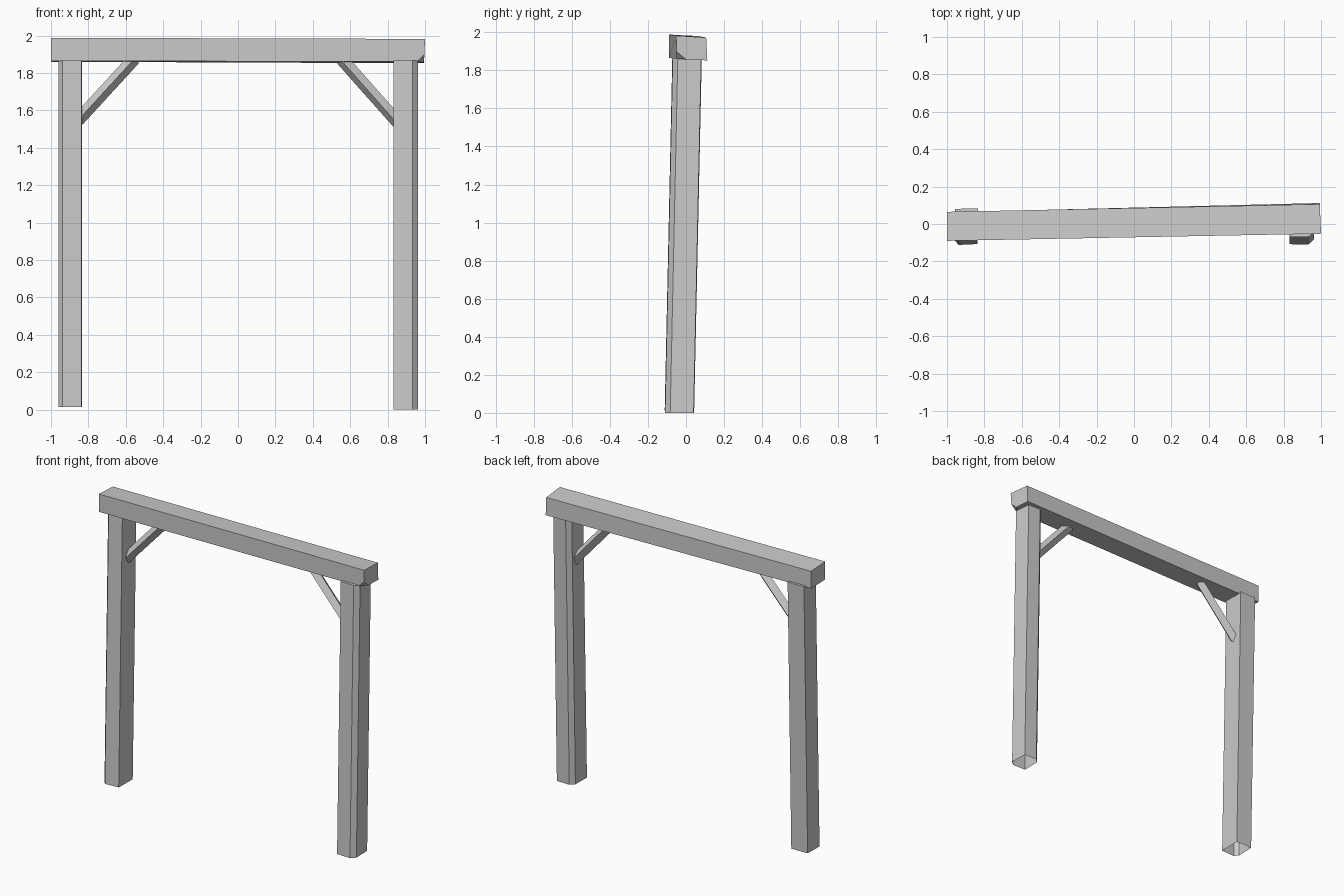
import bpy, bmesh
from math import radians
from mathutils import Vector, Matrix

if "Cube" in bpy.data.objects:
    bpy.data.objects.remove(bpy.data.objects["Cube"])


def finish(name, bm):
    bmesh.ops.recalc_face_normals(bm, faces=bm.faces)
    mesh = bpy.data.meshes.new(name)
    bm.to_mesh(mesh)
    bm.free()
    obj = bpy.data.objects.new(name, mesh)
    bpy.context.collection.objects.link(obj)
    return obj


def loft(a, b, cap_a=True):
    """Join two matching 3D outlines into a timber."""
    bm = bmesh.new()
    va = [bm.verts.new(p) for p in a]
    vb = [bm.verts.new(p) for p in b]
    n = len(va)
    for i in range(n):
        j = (i + 1) % n
        bm.faces.new((va[i], va[j], vb[j], vb[i]))
    bm.faces.new(vb)
    if cap_a:
        bm.faces.new(va)
    return bm


def post(name, outline, base, top):
    # leaning post, open underneath
    lean = 0.04
    finish(name, loft([(x, y, base) for x, y in outline],
                      [(x, y + lean, top) for x, y in outline], False))


def brace(name, low, high, roll, size=0.048):
    # square strut rolled about its own axis
    low, high = Vector(low), Vector(high)
    axis = (high - low).normalized()
    side = Vector((0, 1, 0))
    up = axis.cross(side).normalized()
    spin = Matrix.Rotation(radians(roll), 3, axis)
    h = size / 2
    ring = [spin @ (side * s * h + up * t * h)
            for s, t in ((-1, -1), (1, -1), (1, 1), (-1, 1))]
    finish(name, loft([low + r for r in ring], [high + r for r in ring]))


# posts with hewn corners
post("left_post", [(-0.938, -0.112), (-0.836, -0.107), (-0.834, 0.043),
                   (-0.957, 0.041), (-0.96, -0.085)], 0.013, 1.868)
post("right_post", [(0.832, -0.108), (0.932, -0.11), (0.962, -0.083),
                    (0.958, 0.04), (0.862, 0.042), (0.834, 0.015)], 0.0, 1.866)

# top beam, slightly askew, with one lower corner knocked off
beam = loft([(-1, -0.09, 1.865), (-1, 0.063, 1.86), (-1, 0.065, 1.98), (-1, -0.09, 1.988)],
            [(0.995, -0.048, 1.86), (0.993, 0.112, 1.852), (0.993, 0.106, 1.972), (1, -0.052, 1.982)])
a, b, c = Vector((0.997, -0.05, 1.90)), Vector((0.955, -0.049, 1.86)), Vector((0.995, 0.0, 1.858))
normal = (b - a).cross(c - a).normalized()
if normal.dot(Vector((1, -1, -1))) < 0:
    normal.negate()
cut = bmesh.ops.bisect_plane(beam, geom=beam.verts[:] + beam.edges[:] + beam.faces[:],
                             plane_co=a, plane_no=normal, clear_outer=True)
bmesh.ops.holes_fill(beam, edges=[e for e in beam.edges if e.is_boundary], sides=0)
finish("top_beam", beam)

# corner braces
brace("left_brace", (-0.855, 0.0, 1.548), (-0.555, 0.0, 1.875), 45)
brace("right_brace", (0.855, 0.0, 1.535), (0.555, 0.005, 1.873), 35)
